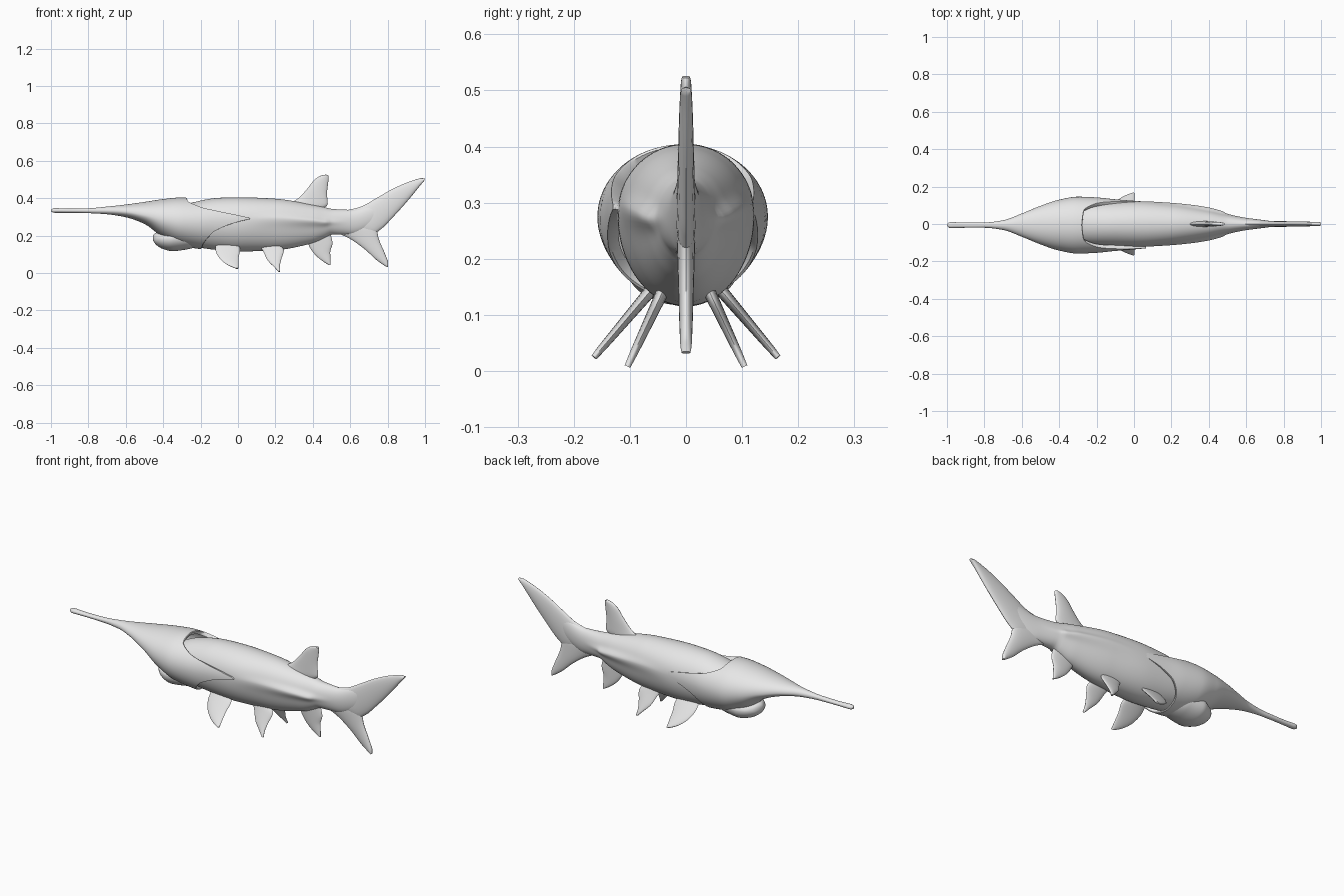
import bpy, bmesh
from math import sin, cos, asin, pi, radians, degrees, exp, hypot

if "Cube" in bpy.data.objects:
    bpy.data.objects.remove(bpy.data.objects["Cube"])

grey = bpy.data.materials.new("plain_grey")
grey.use_nodes = True
grey.diffuse_color = (0.8, 0.8, 0.8, 1)
grey.node_tree.nodes["Principled BSDF"].inputs["Base Color"].default_value = grey.diffuse_color


def smooth_value(keys, column, x):
    """Monotone cubic interpolation of one column against the first column."""
    last = len(keys) - 1
    if x <= keys[0][0]:
        return keys[0][column]
    if x >= keys[last][0]:
        return keys[last][column]

    def slope(i):
        i = max(0, min(last - 1, i))
        a, b = keys[i], keys[i + 1]
        return (b[column] - a[column]) / (b[0] - a[0])

    def tangent(i):
        before, after = slope(i - 1), slope(i)
        if before * after <= 0:
            return 0
        return 2 * before * after / (before + after)

    i = next(k for k in range(last) if x <= keys[k + 1][0])
    start, end = keys[i], keys[i + 1]
    width = end[0] - start[0]
    t = (x - start[0]) / width
    u = 1 - t
    return (start[column] * u * u * (1 + 2 * t) + end[column] * t * t * (1 + 2 * u)
            + width * t * u * (tangent(i) * u - tangent(i + 1) * t))


def sample(keys, x):
    return [smooth_value(keys, c, x) for c in range(1, len(keys[0]))]


def skin(name, rings, close_end=True):
    """Bridge a series of equal rings into one smooth object."""
    bm = bmesh.new()
    loops = [[bm.verts.new(p) for p in ring] for ring in rings]
    count = len(loops[0])
    for a, b in zip(loops, loops[1:]):
        for i in range(count):
            j = (i + 1) % count
            bm.faces.new((a[i], a[j], b[j], b[i]))
    bm.faces.new(loops[0])
    if close_end:
        bm.faces.new(loops[-1])
    bmesh.ops.recalc_face_normals(bm, faces=bm.faces)
    mesh = bpy.data.meshes.new(name)
    bm.to_mesh(mesh)
    bm.free()
    mesh.materials.append(grey)
    obj = bpy.data.objects.new(name, mesh)
    bpy.context.collection.objects.link(obj)
    parts.append(obj)
    return obj


def section_point(keys, x, angle, scale=1.0, shift=0.0):
    """Point on an oval section with separate upper and lower heights."""
    half, top, middle, bottom, ridge = sample(keys, x)
    height = top - middle if sin(angle) > 0 else middle - bottom
    side = cos(angle) * (half + ridge * exp(-(sin(angle) / 0.22) ** 2))
    return (x, shift + scale * side, middle + scale * height * sin(angle))


def spread(start, end, count):
    return [start + (end - start) * i / count for i in range(count + 1)]


parts = []
SIDES = 96
angles = [2 * pi * i / SIDES for i in range(SIDES)]

# Trunk: x, half width, top, widest height, bottom, side ridge
trunk = [
    (-0.36, 0.06, 0.33, 0.27, 0.2, 0),
    (-0.25, 0.11, 0.375, 0.27, 0.145, 0),
    (-0.1, 0.12, 0.402, 0.275, 0.122, 0),
    (0, 0.122, 0.405, 0.28, 0.115, 0),
    (0.2, 0.105, 0.397, 0.29, 0.122, 0.008),
    (0.4, 0.072, 0.365, 0.28, 0.16, 0.016),
    (0.47, 0.056, 0.35, 0.272, 0.19, 0.014),
    (0.5, 0.05, 0.343, 0.272, 0.205, 0.004),
    (0.6, 0.033, 0.338, 0.275, 0.205, 0),
    (0.7, 0.02, 0.36, 0.3, 0.24, 0),
    (0.8, 0.006, 0.4, 0.37, 0.34, 0),
]
skin("trunk", [[section_point(trunk, x, a) for a in angles]
               for x in spread(-0.36, 0.8, 90)])

# Head with long snout, swept back into pointed gill covers
head = [
    (-1, 0.004, 0.339, 0.334, 0.329, 0),
    (-0.985, 0.016, 0.347, 0.334, 0.322, 0),
    (-0.9, 0.014, 0.344, 0.334, 0.322, 0),
    (-0.8, 0.014, 0.346, 0.334, 0.32, 0),
    (-0.7, 0.026, 0.355, 0.333, 0.314, 0),
    (-0.6, 0.062, 0.366, 0.327, 0.298, 0),
    (-0.5, 0.103, 0.38, 0.31, 0.262, 0),
    (-0.4, 0.136, 0.395, 0.288, 0.19, 0),
    (-0.3, 0.152, 0.404, 0.275, 0.145, 0),
    (-0.2, 0.148, 0.403, 0.273, 0.128, 0),
    (-0.1, 0.138, 0.408, 0.276, 0.118, 0),
    (0, 0.13, 0.41, 0.279, 0.11, 0),
    (0.08, 0.123, 0.41, 0.28, 0.11, 0),
]
# Rear edge of the gill cover: elevation in degrees, x
rear_edge = [(-90, -0.2), (-58, -0.19), (-24, -0.14), (-8, -0.06), (0, 0.02),
             (5, 0.068), (10, 0.03), (24, -0.1), (40, -0.21), (60, -0.27), (90, -0.28)]
rear = [smooth_value(rear_edge, 1, degrees(asin(sin(a)))) for a in angles]
SHIFT = -0.006
rings = [[section_point(head, x, a, 1, SHIFT) for a in angles]
         for x in spread(-1, -0.36, 64)]
for t in spread(0, 1, 24)[1:]:
    rings.append([section_point(head, -0.36 + t * (r + 0.36), a, 1, SHIFT)
                  for a, r in zip(angles, rear)])
# Rolled lip tucked into the trunk
for back, scale in ((0.003, 0.97), (-0.006, 0.85)):
    rings.append([section_point(head, r + back, a, scale, SHIFT)
                  for a, r in zip(angles, rear)])
skin("head_and_gill_covers", rings, close_end=False)

# Lower jaw
jaw = [
    (-0.455, 0.012, 0.2, 0.185, 0.175, 0),
    (-0.44, 0.045, 0.215, 0.18, 0.153, 0),
    (-0.4, 0.08, 0.22, 0.18, 0.128, 0),
    (-0.35, 0.1, 0.23, 0.185, 0.117, 0),
    (-0.28, 0.095, 0.23, 0.19, 0.125, 0),
    (-0.18, 0.04, 0.22, 0.19, 0.15, 0),
]
skin("lower_jaw", [[section_point(jaw, x, a, 1, SHIFT) for a in angles]
                   for x in spread(-0.455, -0.18, 36)])


def fin(name, rows, thick, root=None, slope=0.0):
    """Loft thin ovals between leading and trailing edges (x, z, x, z).
    With a root (y, z) and slope, the fin splays outward and is mirrored."""
    keys = [(i, *row) for i, row in enumerate(rows)]
    last = len(rows) - 1
    length = hypot(1, slope)
    rings = []
    for t in spread(0, last, 32):
        lx, lz, tx, tz = sample(keys, t)
        half = thick * (1 - 0.55 * t / last)
        ring = []
        for i in range(20):
            a = 2 * pi * i / 20
            x = (lx + tx) / 2 + (lx - tx) / 2 * cos(a)
            z = (lz + tz) / 2 + (lz - tz) / 2 * cos(a)
            y = root[0] + (root[1] - z) * slope if root else 0
            bulge = half * sin(a) / length
            ring.append((x, y + bulge, z + bulge * slope))
        rings.append(ring)
    obj = skin(name, rings)
    if root:
        obj.modifiers.new("other_side", "MIRROR").use_axis = (False, True, False)
    return obj


# Tail fin lobes
fin("tail_upper_lobe", [
    (0.55, 0.33, 0.58, 0.22), (0.65, 0.352, 0.71, 0.205), (0.74, 0.4, 0.765, 0.235),
    (0.82, 0.446, 0.83, 0.3), (0.92, 0.49, 0.915, 0.395),
    (0.98, 0.507, 0.972, 0.465), (1, 0.505, 0.997, 0.495)], 0.02)
fin("tail_lower_lobe", [
    (0.53, 0.215, 0.6, 0.32), (0.6, 0.182, 0.738, 0.25), (0.68, 0.125, 0.752, 0.185),
    (0.74, 0.07, 0.783, 0.11), (0.785, 0.038, 0.803, 0.055),
    (0.798, 0.031, 0.803, 0.035)], 0.018)

# Fins on the centre line
fin("dorsal_fin", [
    (0.26, 0.365, 0.44, 0.335), (0.32, 0.398, 0.48, 0.37), (0.37, 0.45, 0.476, 0.425),
    (0.41, 0.5, 0.481, 0.475), (0.445, 0.521, 0.485, 0.51),
    (0.47, 0.526, 0.484, 0.522)], 0.016)
fin("anal_fin", [
    (0.36, 0.195, 0.49, 0.225), (0.385, 0.135, 0.505, 0.16), (0.42, 0.09, 0.493, 0.11),
    (0.465, 0.055, 0.495, 0.065), (0.488, 0.042, 0.495, 0.043)], 0.013)

# Paired fins
fin("pectoral_fins", [
    (-0.12, 0.165, -0.01, 0.17), (-0.12, 0.125, 0.012, 0.125), (-0.1, 0.08, 0.004, 0.085),
    (-0.05, 0.04, 0.003, 0.045), (-0.01, 0.024, 0.002, 0.025)],
    0.012, root=(0.07, 0.135), slope=0.85)
fin("pelvic_fins", [
    (0.11, 0.155, 0.22, 0.155), (0.135, 0.115, 0.245, 0.12), (0.157, 0.07, 0.232, 0.075),
    (0.195, 0.03, 0.224, 0.035), (0.216, 0.008, 0.226, 0.008)],
    0.012, root=(0.047, 0.13), slope=0.47)

# Smooth shading with sharp rims kept
bpy.ops.object.select_all(action="DESELECT")
for part in parts:
    part.select_set(True)
bpy.context.view_layer.objects.active = parts[0]
bpy.ops.object.shade_smooth_by_angle(angle=radians(45))
